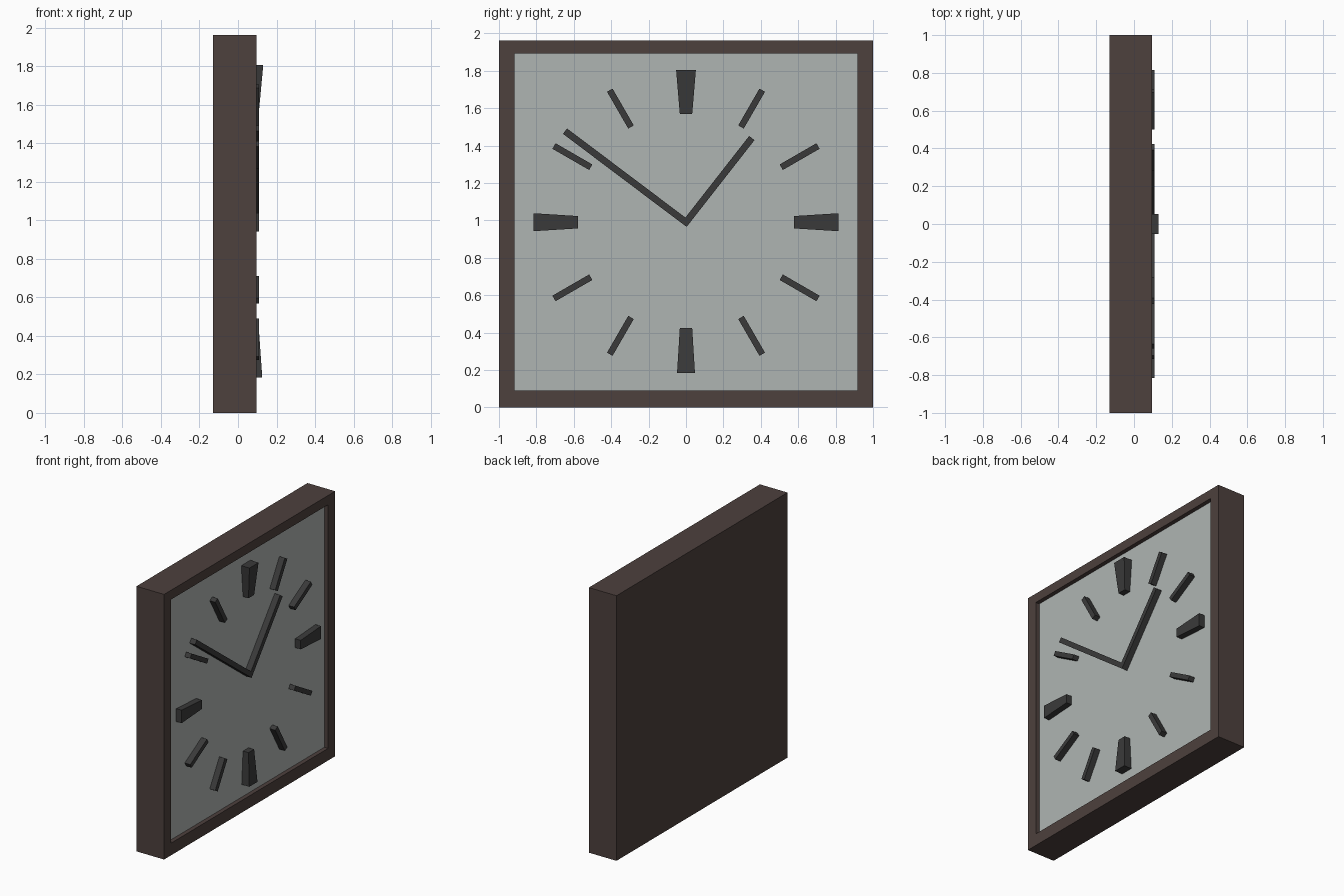
import bpy, bmesh, math
from mathutils import Vector

if "Cube" in bpy.data.objects:
    bpy.data.objects.remove(bpy.data.objects["Cube"])

BACK, FRONT, DIAL = -0.131, 0.095, 0.064   # depths along x
TICK = 0.109                               # front of marks and hands
HEIGHT, CZ = 1.962, 0.99                   # case height, dial centre


def material(name, rgb):
    m = bpy.data.materials.new(name)
    m.diffuse_color = (*rgb, 1)
    m.use_nodes = True
    m.node_tree.nodes["Principled BSDF"].inputs["Base Color"].default_value = m.diffuse_color
    return m


brown = material("brown_case", (0.075, 0.052, 0.047))
pale = material("pale_dial", (0.43, 0.46, 0.45))
dark = material("dark_marks", (0.042, 0.042, 0.042))


def make(name, bm, mat):
    bmesh.ops.recalc_face_normals(bm, faces=bm.faces)
    me = bpy.data.meshes.new(name)
    bm.to_mesh(me)
    bm.free()
    me.materials.append(mat)
    ob = bpy.data.objects.new(name, me)
    bpy.context.collection.objects.link(ob)
    return ob


def prism(name, pts, mat):
    """Solid from (y, z, front_x) outline points, standing on the dial."""
    bm = bmesh.new()
    lo = [bm.verts.new((DIAL, y, z)) for y, z, x in pts]
    hi = [bm.verts.new((x, y, z)) for y, z, x in pts]
    bm.faces.new(lo)
    bm.faces.new(hi)
    n = len(pts)
    for i in range(n):
        j = (i + 1) % n
        bm.faces.new((lo[i], lo[j], hi[j], hi[i]))
    return make(name, bm, mat)


# Case: closed box whose front opens into a shallow recess
Y0, Y1, Z0, Z1 = -0.918, 0.918, 0.09, 1.893
bm = bmesh.new()


def ring(x, y0, y1, z0, z1):
    return [bm.verts.new((x, y, z)) for y, z in ((y0, z0), (y1, z0), (y1, z1), (y0, z1))]


rings = [ring(BACK, -1, 1, 0, HEIGHT), ring(FRONT, -1, 1, 0, HEIGHT),
         ring(FRONT, Y0, Y1, Z0, Z1), ring(DIAL, Y0, Y1, Z0, Z1)]
bm.faces.new(rings[0])
for a, b in zip(rings, rings[1:]):
    for i in range(4):
        j = (i + 1) % 4
        bm.faces.new((a[i], a[j], b[j], b[i]))
make("case", bm, brown)

# Dial panel closing the recess, facing +x
bm = bmesh.new()
bm.faces.new(ring(DIAL, Y0, Y1, Z0, Z1))
make("dial", bm, pale)


# Hour marks: wide wedges at the quarters, thin bars elsewhere
def hour_mark(hour):
    t = math.radians(30 * hour)
    r0, r1, w0, w1, x1 = 0.588, 0.815, 0.017, 0.017, TICK
    if hour % 3 == 0:
        r0, r1, w0, w1 = 0.578, 0.815, 0.033, 0.048
        if hour == 0:
            w1, x1 = 0.053, 0.131
        elif hour == 6:
            r0, r1, x1 = 0.565, 0.807, 0.126
    d, s = Vector((math.sin(t), math.cos(t))), Vector((math.cos(t), -math.sin(t)))
    c = Vector((0, CZ))
    pts = []
    for r, w, x in ((r0, -w0, TICK), (r1, -w1, x1), (r1, w1, x1), (r0, w0, TICK)):
        p = c + d * r + s * w
        pts.append((p.x, p.y, x))
    prism(f"hour_mark_{hour or 12}", pts, dark)


for h in range(12):
    hour_mark(h)

# Hands: two bars mitred together at the centre
c, half = Vector((0, CZ)), 0.018
tips = {"hour_hand": Vector((0.352, 0.45)), "minute_hand": Vector((-0.647, 0.487))}
a, b = (v.normalized() for v in tips.values())
bis = (a + b).normalized()
miter = bis * (half / math.sin(a.angle(b) / 2))
for name, tip in tips.items():
    d = tip.normalized()
    s = Vector((-d.y, d.x)) * half
    if s.dot(bis) < 0:
        s = -s
    outline = (c + miter, c + tip + s, c + tip - s, c - miter)
    prism(name, [(p.x, p.y, TICK) for p in outline], dark)

# The open dial sheet needs its normal pointing out of the recess
me = bpy.data.objects["dial"].data
if me.polygons[0].normal.x < 0:
    me.flip_normals()
